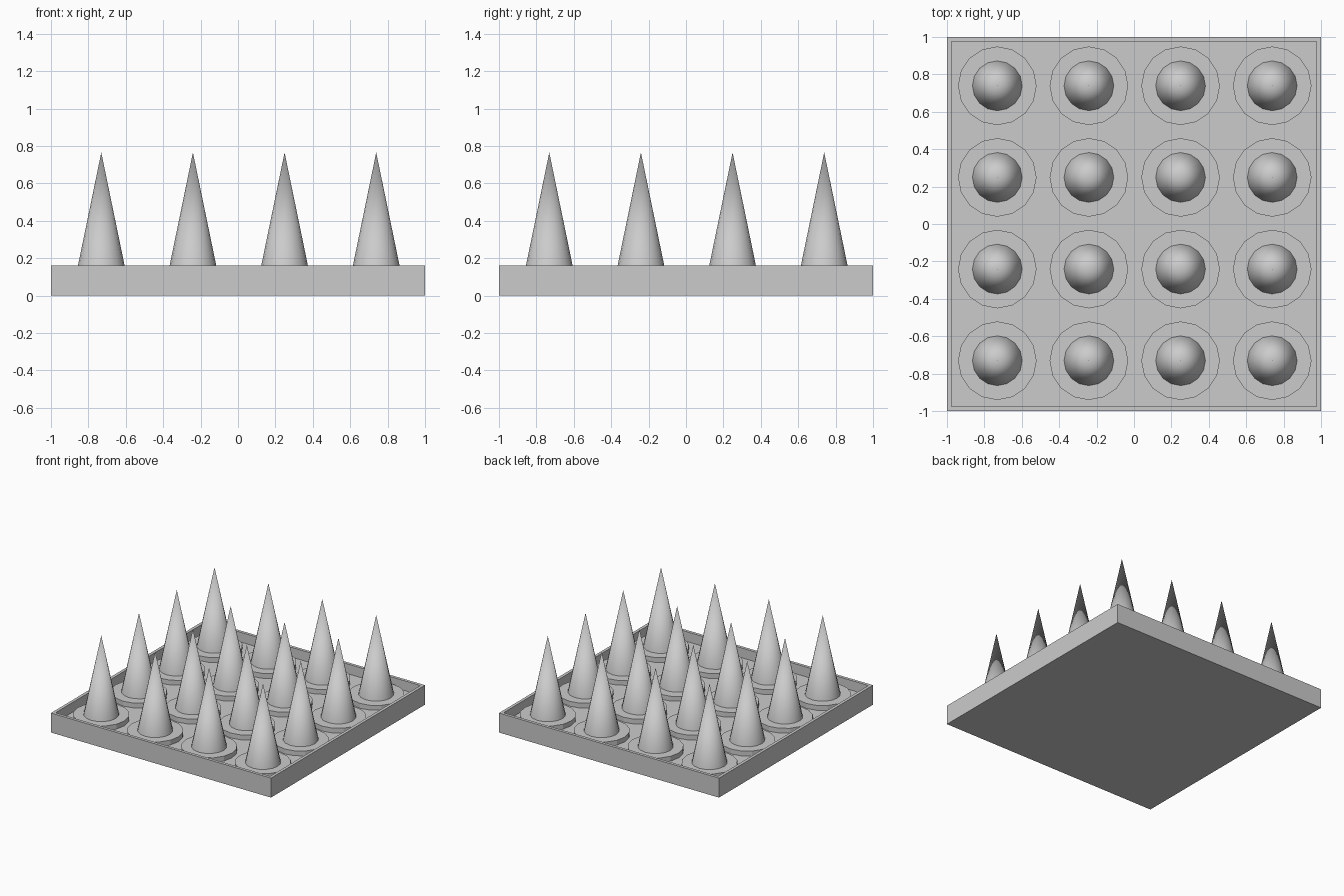
import bpy
import bmesh

if "Cube" in bpy.data.objects:
    bpy.data.objects.remove(bpy.data.objects["Cube"])

SIDES = 16
RIM_Z, FLOOR_Z, DISC_Z, TIP_Z = 0.16, 0.08, 0.12, 0.765
START, STEP = -0.731, 0.49


def finish(name, bm):
    mesh = bpy.data.meshes.new(name)
    bm.to_mesh(mesh)
    bm.free()
    obj = bpy.data.objects.new(name, mesh)
    bpy.context.collection.objects.link(obj)
    return obj


def cone(name, x, y, z0, z1, r0, r1):
    bm = bmesh.new()
    bmesh.ops.create_cone(bm, cap_ends=True, segments=SIDES,
                          radius1=r0, radius2=r1, depth=z1 - z0)
    obj = finish(name, bm)
    obj.location = (x, y, (z0 + z1) / 2)
    return obj


# Tray: a slab with its top inset and sunk to leave a thin rim
bm = bmesh.new()
bmesh.ops.create_cube(bm, size=1)
bmesh.ops.scale(bm, vec=(2, 2, RIM_Z), verts=bm.verts)
bmesh.ops.translate(bm, vec=(0, 0, RIM_Z / 2), verts=bm.verts)
top = max(bm.faces, key=lambda f: f.calc_center_median().z)
bmesh.ops.inset_region(bm, faces=[top], thickness=0.035)
floor = bmesh.ops.extrude_face_region(bm, geom=[top])["geom"]
bmesh.ops.translate(bm, vec=(0, 0, FLOOR_Z - RIM_Z),
                    verts=[v for v in floor if isinstance(v, bmesh.types.BMVert)])
if top.is_valid:
    bmesh.ops.delete(bm, geom=[top], context='FACES_ONLY')
bmesh.ops.recalc_face_normals(bm, faces=bm.faces)
finish("tray", bm)

# Spikes, each standing on a low round disc
for i in range(4):
    for j in range(4):
        x, y = START + i * STEP, START + j * STEP
        cone(f"disc_{i}_{j}", x, y, FLOOR_Z, DISC_Z, 0.21, 0.21)
        spike = cone(f"spike_{i}_{j}", x, y, DISC_Z, TIP_Z, 0.133, 0)
        for p in spike.data.polygons:
            p.use_smooth = len(p.vertices) < 5
